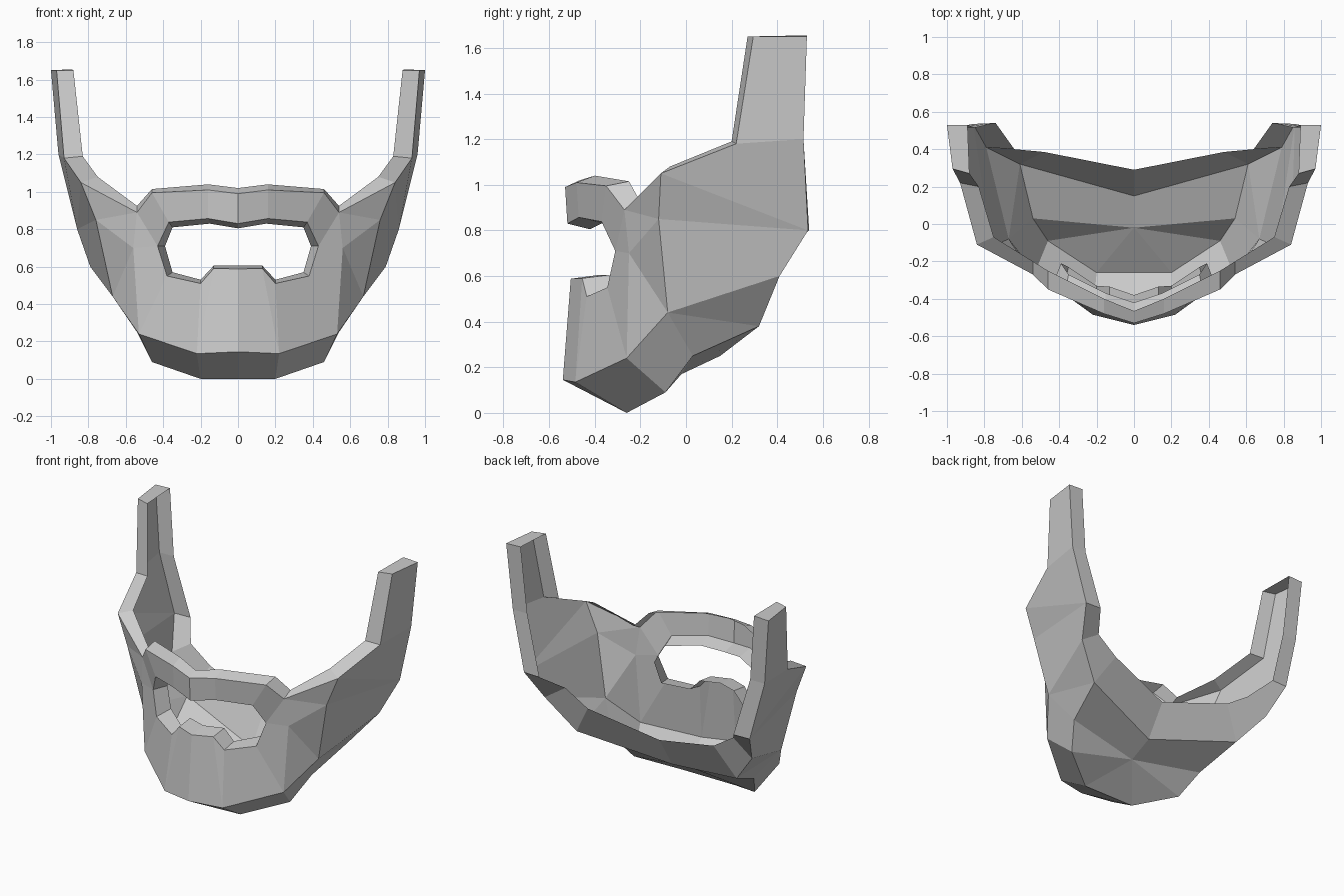
import bpy, bmesh

if "Cube" in bpy.data.objects:
    bpy.data.objects.remove(bpy.data.objects["Cube"])

bm = bmesh.new()
cache = {}


def vert(p):
    if p not in cache:
        cache[p] = bm.verts.new(p)
    return cache[p]


def face(*pts):
    unique = list(dict.fromkeys(pts))
    if len(unique) > 2:
        bm.faces.new([vert(p) for p in unique])


def band(a, b):
    """Bridge two rows of points; repeated points collapse quads to triangles."""
    for i in range(len(a) - 1):
        face(a[i], a[i + 1], b[i + 1], b[i])


# Mouth opening, half loop from upper centre to lower centre
mouth_out = [(0, -.52, .83), (.16, -.47, .857), (.37, -.37, .838), (.43, -.31, .71),
             (.38, -.345, .55), (.2, -.435, .51), (.13, -.455, .59), (0, -.505, .588)]
mouth_in = [(0, -.42, .805), (.15, -.37, .83), (.35, -.27, .81), (.39, -.21, .71),
            (.35, -.23, .57), (.2, -.33, .53), (.13, -.335, .605), (0, -.38, .605)]

# Upper rim: moustache, cheek notch, front of sideburn
rim_out = [(0, -.53, .99), (.16, -.48, 1.01), (.46, -.35, .995), (.54, -.27, .89),
           (.84, -.11, 1.05), (.93, .22, 1.18), (.97, .295, 1.65)]
rim_in = [(0, -.465, 1.02), (.16, -.4, 1.04), (.46, -.25, 1.015), (.54, -.2, .925),
          (.75, -.07, 1.08), (.83, .2, 1.19), (.88, .27, 1.65)]

# Rear edge, from sideburn top down to the middle of the chin
back_out = [(1, .53, 1.65), (.96, .515, 1.2), (.86, .535, .8), (.79, .41, .6),
            (.61, .32, .38), (0, .15, .25)]
back_in = [(.89, .53, 1.655), (.85, .515, 1.2), (.74, .54, .8), (.64, .4, .7),
           (.48, .385, .595), (0, .29, .47)]

# Jaw line and underside rim
jaw = [(0, -.54, .145), (.22, -.485, .135), (.53, -.26, .24), (.67, -.08, .44)]
under = [(0, -.26, 0), (.2, -.26, 0), (.46, -.09, .09), (.54, .03, .25)]
cheek, cheek_side, under_mid = (.56, -.25, .7), (.76, -.12, .85), (0, -.02, .17)

# Thickness strips; the inside stays an open shell
band(mouth_out, mouth_in)
band(rim_out, rim_in)
band(back_out, back_in)
face(rim_out[-1], back_out[0], back_in[0], rim_in[-1])

# Front around the mouth
band(mouth_out[:4] + mouth_out[3:],
     rim_out[:4] + [cheek, jaw[2], jaw[1], jaw[1], jaw[0]])
band([cheek] * 4, [rim_out[3], cheek_side, jaw[3], jaw[2]])
face(rim_out[3], rim_out[4], cheek_side)

# Outer side of the jaw and sideburn
band([rim_out[6], rim_out[5], rim_out[4], cheek_side, jaw[3]],
     back_out[:3] + back_out[2:4])
face(jaw[3], back_out[3], back_out[4])

# Underside of the chin
band(jaw, under)
face(jaw[3], back_out[4], under[3])
band([under_mid] * 4, under)
face(under_mid, under[3], back_out[4], back_out[5])

bmesh.ops.recalc_face_normals(bm, faces=bm.faces[:])
mesh = bpy.data.meshes.new("beard")
bm.to_mesh(mesh)
bm.free()
beard = bpy.data.objects.new("beard", mesh)
bpy.context.collection.objects.link(beard)
mirror = beard.modifiers.new("mirror", 'MIRROR')
mirror.use_clip = True
